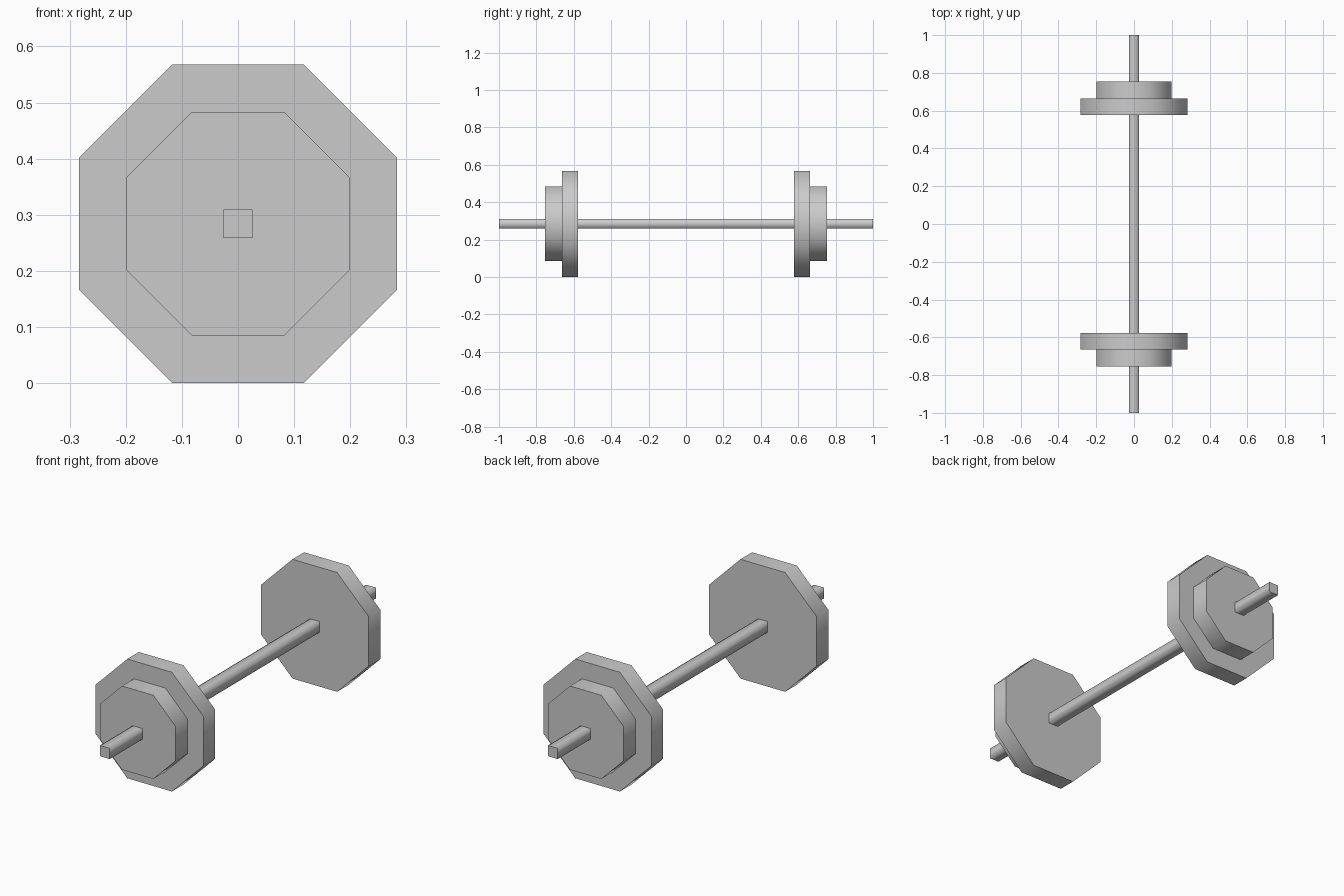
import bpy
from math import pi

if "Cube" in bpy.data.objects:
    bpy.data.objects.remove(bpy.data.objects["Cube"])

CENTRE_Z = 0.284


def rod(name, sides, half_width, y0, y1):
    """Prism along y with flat top; half_width is measured to the flats."""
    from math import cos
    bpy.ops.mesh.primitive_cylinder_add(
        vertices=sides, radius=half_width / cos(pi / sides), depth=abs(y1 - y0))
    ob = bpy.context.object
    ob.name = name
    # turn a flat side upward, then lay the axis along y
    ob.rotation_euler = (pi / 2, 0, 0)
    me = ob.data
    from mathutils import Matrix
    me.transform(Matrix.Rotation(pi / sides, 4, 'Z'))
    ob.location = (0, (y0 + y1) / 2, CENTRE_Z)
    bpy.ops.object.transform_apply(location=True, rotation=True, scale=True)
    # rounded shading on the rim, flat end caps
    for p in me.polygons:
        p.use_smooth = abs(p.normal.y) < 0.5
    return ob


# square bar
rod("bar", 4, 0.0255, -1, 1)

# octagonal weights at both ends
for side, s in (("front", -1), ("back", 1)):
    rod(side + "_large_plate", 8, 0.2835, s * 0.577, s * 0.664)
    rod(side + "_small_plate", 8, 0.199, s * 0.664, s * 0.754)
